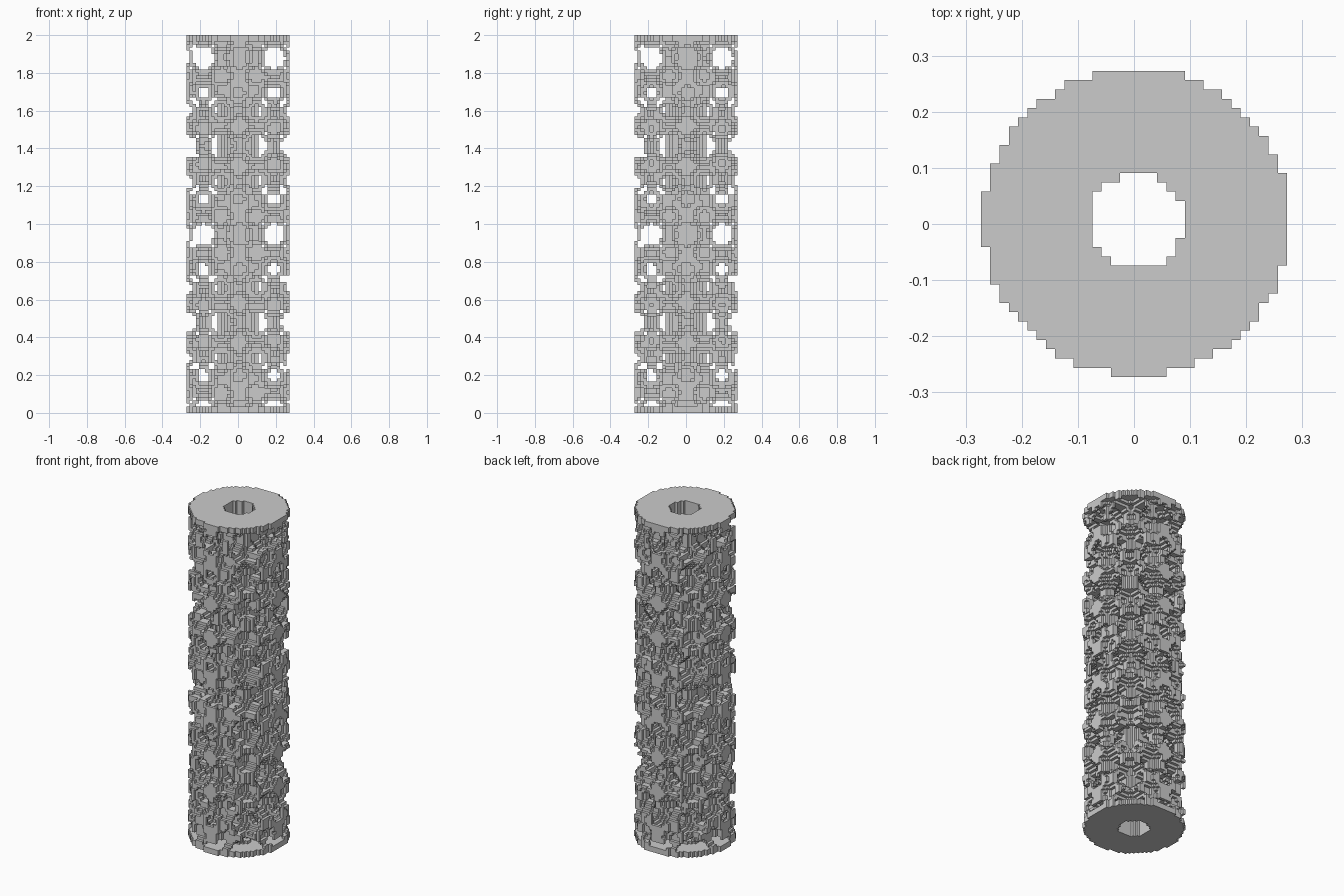
import bpy
import math

if "Cube" in bpy.data.objects:
    bpy.data.objects.remove(bpy.data.objects["Cube"])

# Stepped porous tube: a grid of small cubes kept or dropped by a rule
N, LAYERS = 33, 121              # cells across and cells high
H = 2.0 / LAYERS                 # cell size
HALF = N // 2
OFF = 0.25                       # tube axis offset, in cells
OUTER2, BORE2, LINER2 = 273.0, 26.5, 6.5 ** 2   # squared radii, in cells
PITCH = 0.187                    # pore spacing
Z0 = 0.945                       # height of a layer with the widest pores
BEAT = 5 * PITCH                 # height over which pore size repeats


def offset(v, shift):
    """Signed distance to the nearest pore centre along one axis."""
    return v - shift - PITCH * round((v - shift) / PITCH)


def in_pore(x, y, z, shift):
    """Round pores joined by straight channels; size varies with height."""
    dx, dy = offset(x, shift), offset(y, shift)
    dz = offset(z - Z0, shift)
    c = math.cos(2 * math.pi * (z - dz - Z0) / BEAT)
    if shift:
        c = math.cos(2 * math.pi * (z - dz - Z0 - BEAT / 2) / BEAT)
    ball, tunnel = 0.077 + 0.02 * c, max(0.0, 0.020 + 0.037 * c)
    a, b, d = dx * dx, dy * dy, dz * dz
    return a + b + d < ball ** 2 or min(a + d, b + d, a + b) < tunnel ** 2


def is_solid(i, j, k):
    r2 = (i - OFF) ** 2 + (j - OFF) ** 2
    if r2 > OUTER2 or r2 < BORE2:
        return False
    # Solid inner liner and end caps
    if r2 < LINER2 or k < 2 or k >= LAYERS - 2:
        return True
    x, y, z = (i - OFF) * H, (j - OFF) * H, (k + 0.5) * H
    return not (in_pore(x, y, z, 0.0) or in_pore(x, y, z, PITCH / 2))


cells = {(i, j, k)
         for k in range(LAYERS)
         for i in range(-HALF, HALF + 1)
         for j in range(-HALF, HALF + 1) if is_solid(i, j, k)}

# Keep only cells joined to the liner, so no loose crumbs remain
STEPS = [(1, 0, 0), (-1, 0, 0), (0, 1, 0), (0, -1, 0), (0, 0, 1), (0, 0, -1)]
start = next(c for c in cells if c[2] == 0)
kept, stack = {start}, [start]
while stack:
    i, j, k = stack.pop()
    for a, b, c in STEPS:
        n = (i + a, j + b, k + c)
        if n in cells and n not in kept:
            kept.add(n)
            stack.append(n)

# Skin the kept cells with outward squares
verts, index, faces = [], {}, []


def corner(p):
    if p not in index:
        index[p] = len(verts)
        verts.append(((p[0] - 0.5) * H, (p[1] - 0.5) * H, p[2] * H))
    return index[p]


for cell in kept:
    for step in STEPS:
        if tuple(u + v for u, v in zip(cell, step)) in kept:
            continue
        axis = next(n for n in range(3) if step[n])
        u, v = (axis + 1) % 3, (axis + 2) % 3
        quad = []
        for p, q in ((0, 0), (1, 0), (1, 1), (0, 1)):
            pt = list(cell)
            pt[axis] += step[axis] > 0
            pt[u] += p
            pt[v] += q
            quad.append(corner(tuple(pt)))
        faces.append(quad if step[axis] > 0 else quad[::-1])

mesh = bpy.data.meshes.new("porous_tube")
mesh.from_pydata(verts, [], faces)
mesh.update()
grey = bpy.data.materials.new("light_grey")
grey.diffuse_color = (0.6, 0.6, 0.6, 1.0)
grey.use_nodes = True
grey.node_tree.nodes["Principled BSDF"].inputs["Base Color"].default_value = grey.diffuse_color
mesh.materials.append(grey)
tube = bpy.data.objects.new("porous_tube", mesh)
bpy.context.collection.objects.link(tube)
